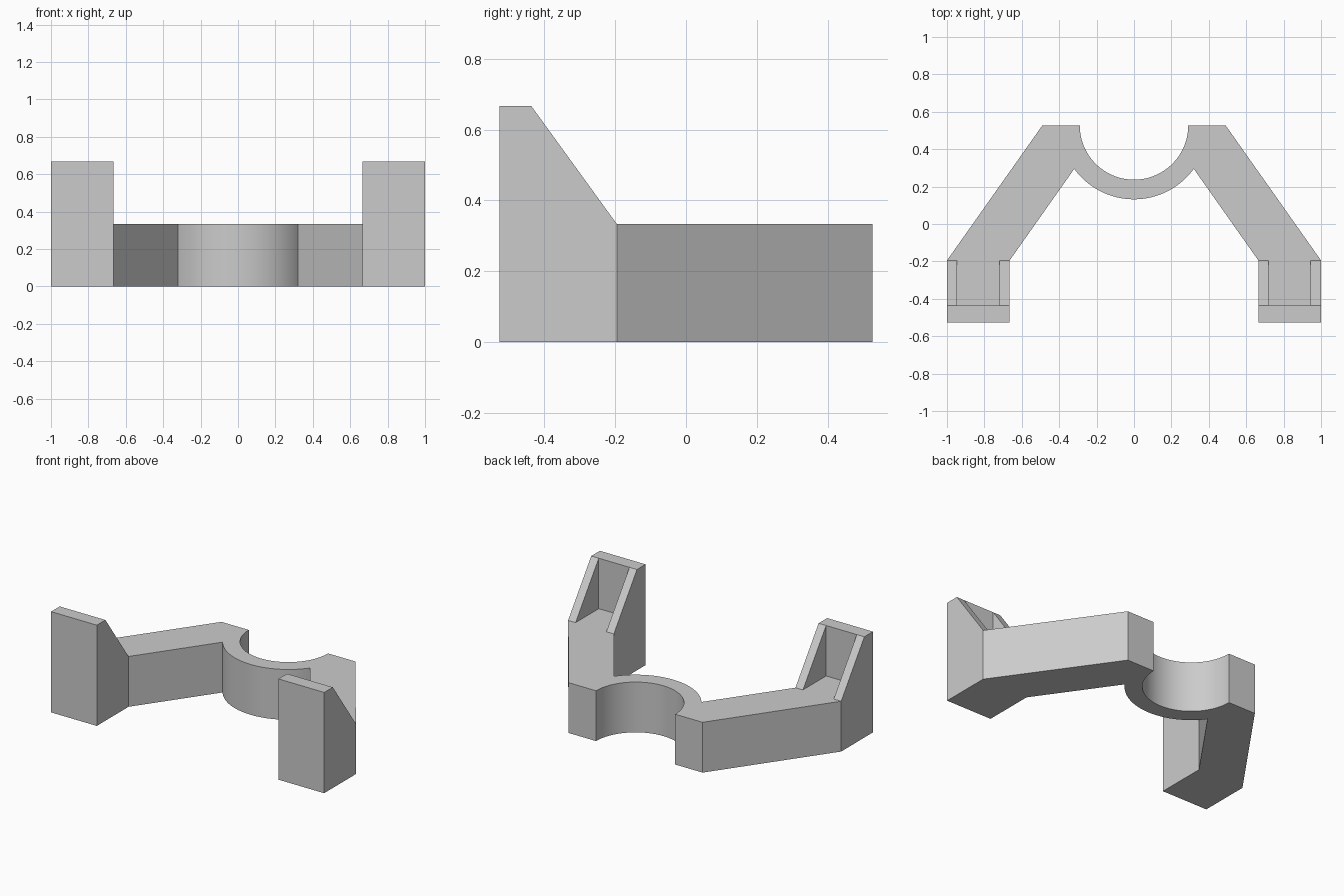
import bpy
import bmesh
from math import cos, sin, radians
from mathutils import Vector

default = bpy.data.objects.get("Cube")
if default:
    bpy.data.objects.remove(default, do_unlink=True)

BACK, FRONT, BEND = 0.527, -0.527, -0.195
PLATE = -0.437            # rear face of the upright plates
LOW, TOP = 0.333, 0.667
INNER, OUTER, WALL = 0.665, 1.0, 0.055

grey = bpy.data.materials.new("light grey")
grey.use_nodes = True
colour = (0.6, 0.6, 0.6, 1)
grey.diffuse_color = colour
grey.node_tree.nodes["Principled BSDF"].inputs["Base Color"].default_value = colour


def prism(name, points, offset):
    """Extrude a closed outline of 3D points along an offset."""
    bm = bmesh.new()
    base = bm.faces.new([bm.verts.new(p) for p in points])
    new = bmesh.ops.extrude_face_region(bm, geom=[base], use_keep_orig=True)["geom"]
    moved = [v for v in new if isinstance(v, bmesh.types.BMVert)]
    bmesh.ops.translate(bm, verts=moved, vec=Vector(offset))
    bmesh.ops.recalc_face_normals(bm, faces=bm.faces)
    mesh = bpy.data.meshes.new(name)
    bm.to_mesh(mesh)
    bm.free()
    mesh.materials.append(grey)
    obj = bpy.data.objects.new(name, mesh)
    bpy.context.collection.objects.link(obj)
    return obj


def combine(target, tool, operation):
    """Apply an exact boolean and discard the tool."""
    mod = target.modifiers.new(operation.lower(), 'BOOLEAN')
    mod.operation, mod.object, mod.solver = operation, tool, 'EXACT'
    bpy.context.view_layer.objects.active = target
    bpy.ops.object.modifier_apply(modifier=mod.name)
    bpy.data.objects.remove(tool, do_unlink=True)


def arc(radius, start, end, steps):
    angles = [radians(start + (end - start) * i / steps) for i in range(steps + 1)]
    return [(radius * cos(a), BACK + radius * sin(a)) for a in angles]


# Frame: round cradle with two splayed arms
arm = [(0.49, BACK), (OUTER, BEND), (OUTER, FRONT), (INNER, FRONT), (INNER, BEND)]
outline = arm + arc(0.395, -36, -144, 48)
outline += [(-x, y) for x, y in reversed(arm)]
outline += arc(0.29, -180, 0, 64)
frame = prism("cradle_frame", [(x, y, 0) for x, y in outline], (0, 0, LOW))

# Uprights: front plate with two sloping side webs
slope = [(FRONT, LOW), (BEND, LOW), (PLATE, TOP), (FRONT, TOP)]
pocket = [(PLATE, 0.2), (0, 0.2), (0, 0.8), (PLATE, 0.8)]
for side in (1, -1):
    upright = prism("upright", [(side * INNER, y, z) for y, z in slope],
                    (side * (OUTER - INNER), 0, 0))
    cutter = prism("pocket_cutter", [(side * (INNER + WALL), y, z) for y, z in pocket],
                   (side * (OUTER - INNER - 2 * WALL), 0, 0))
    cutter.hide_render = True
    combine(upright, cutter, 'DIFFERENCE')
    combine(frame, upright, 'UNION')

# Merge flat neighbours, keep the cradle smooth and corners sharp
bm = bmesh.new()
bm.from_mesh(frame.data)
bmesh.ops.remove_doubles(bm, verts=bm.verts, dist=0.0005)
bmesh.ops.dissolve_limit(bm, angle_limit=radians(0.5), verts=bm.verts, edges=bm.edges)
bm.to_mesh(frame.data)
bm.free()
bpy.ops.object.select_all(action='DESELECT')
frame.select_set(True)
bpy.context.view_layer.objects.active = frame
bpy.ops.object.shade_smooth_by_angle(angle=radians(30))
